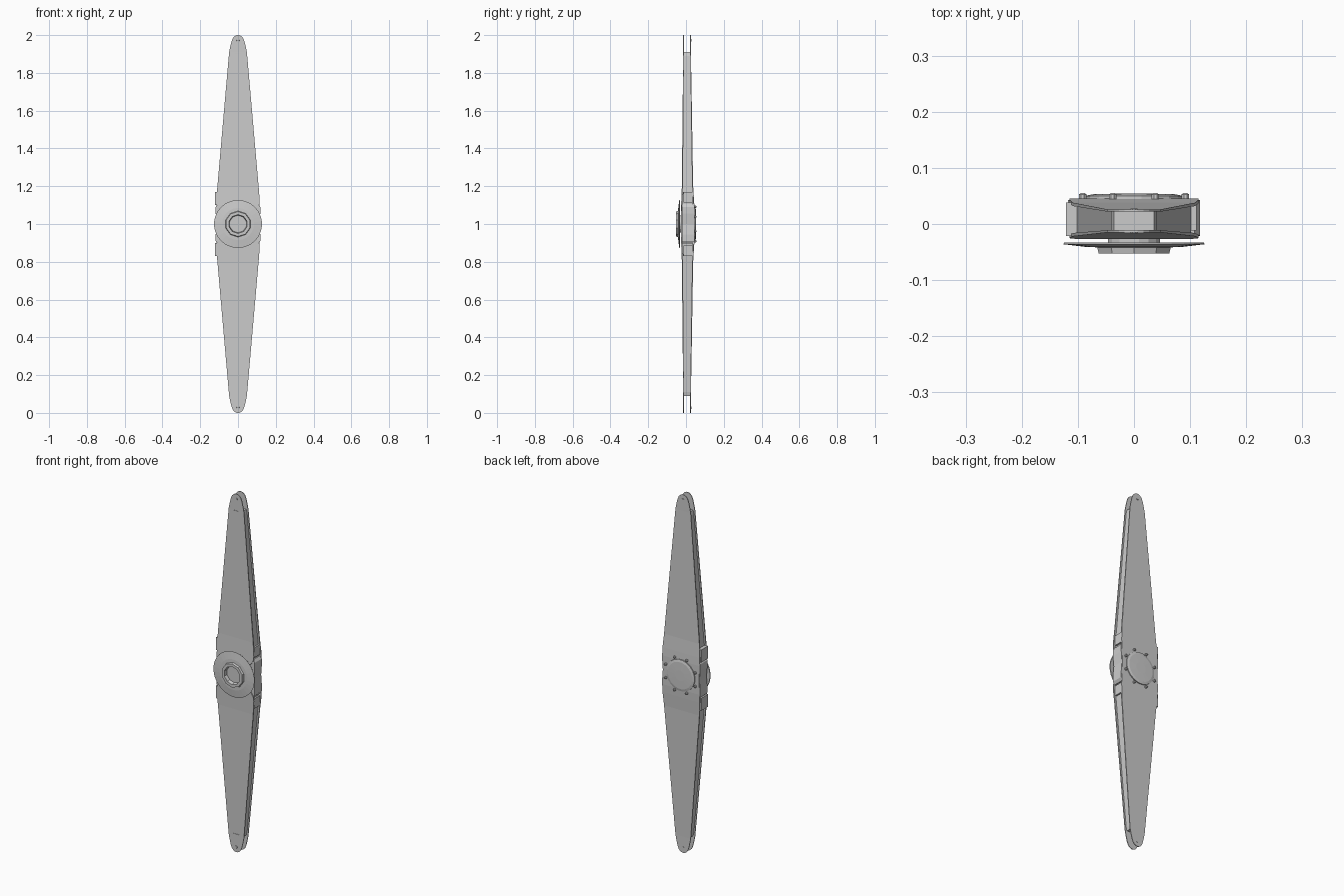
import bpy, bmesh, math

if "Cube" in bpy.data.objects:
    bpy.data.objects.remove(bpy.data.objects["Cube"])

CZ = 1.0  # hub height


def finish(name, bm):
    bmesh.ops.recalc_face_normals(bm, faces=bm.faces[:])
    me = bpy.data.meshes.new(name)
    bm.to_mesh(me)
    bm.free()
    ob = bpy.data.objects.new(name, me)
    bpy.context.collection.objects.link(ob)
    return ob


def slab(name, half_rows):
    """Loft rows (distance from hub, half width, front y, back y), mirrored about the hub."""
    rows = [(CZ - d, w, a, b) for d, w, a, b in reversed(half_rows)]
    rows += [(CZ + d, w, a, b) for d, w, a, b in half_rows if d > 0]
    bm = bmesh.new()
    loops = [[bm.verts.new(p) for p in ((-w, a, z), (w, a, z), (w, b, z), (-w, b, z))]
             for z, w, a, b in rows]
    for lo, hi in zip(loops, loops[1:]):
        for i in range(4):
            j = (i + 1) % 4
            bm.faces.new((lo[i], lo[j], hi[j], hi[i]))
    bm.faces.new(loops[0])
    bm.faces.new(loops[-1])
    return finish(name, bm)


def lathe(name, profile, sides, x=0, z=CZ, closed=False):
    """Spin (radius, y) points around a y-directed axis."""
    bm = bmesh.new()
    rings = []
    for r, y in profile:
        rings.append([bm.verts.new((x + r * math.cos(t), y, z + r * math.sin(t)))
                      for t in (2 * math.pi * (k + 0.5) / sides for k in range(sides))])
    pairs = list(zip(rings, rings[1:]))
    if closed:
        pairs.append((rings[-1], rings[0]))
    for a, b in pairs:
        for i in range(sides):
            j = (i + 1) % sides
            bm.faces.new((a[i], a[j], b[j], b[i]))
    if not closed:
        bm.faces.new(rings[0])
        bm.faces.new(rings[-1])
    return finish(name, bm)


def box(name, lo, hi):
    bm = bmesh.new()
    bmesh.ops.create_cube(bm, size=1)
    for v in bm.verts:
        v.co = [(l + h) / 2 + c * (h - l) for l, h, c in zip(lo, hi, v.co)]
    return finish(name, bm)


# Thin front and back blade plates, slightly spread apart near the hub
tip = [(0.91, 0.047), (0.935, 0.042), (0.965, 0.035), (0.985, 0.027), (0.995, 0.017), (1.0, 0.006)]
slab("front_plate",
     [(0, 0.085, -0.027, -0.021), (0.07, 0.09, -0.027, -0.021), (0.10, 0.112, -0.026, -0.020),
      (0.125, 0.115, -0.025, -0.019), (0.2, 0.109, -0.022, -0.016)]
     + [(d, w, -0.015, -0.011) for d, w in tip])
slab("back_plate",
     [(0, 0.112, 0.039, 0.045), (0.08, 0.115, 0.039, 0.045), (0.125, 0.115, 0.037, 0.043),
      (0.2, 0.109, 0.032, 0.038)]
     + [(d, w, 0.022, 0.026) for d, w in tip])

# Inset core between the plates, stopping short of the tips
slab("blade_core",
     [(0.0, 0.102, -0.020, 0.038), (0.17, 0.102, -0.017, 0.034), (0.89, 0.041, -0.011, 0.023),
      (0.91, 0.036, -0.011, 0.023)])

# Hub housing with a waist and edge lugs
slab("hub_housing",
     [(0, 0.112, -0.021, 0.041), (0.055, 0.118, -0.021, 0.043), (0.09, 0.118, -0.021, 0.043),
      (0.105, 0.108, -0.020, 0.040)])
for s in (-1, 1):
    zs = sorted((CZ + s * 0.10, CZ + s * 0.17))
    box("left_lug", (-0.121, -0.021, zs[0]), (-0.09, 0.038, zs[1]))
    zs = sorted((CZ + s * 0.115, CZ + s * 0.17))
    box("right_lug", (0.09, -0.012, zs[0]), (0.111, 0.034, zs[1]))

# Front washer, collar and recessed pivot
lathe("front_washer", [(0.05, -0.042), (0.085, -0.041), (0.127, -0.036),
                       (0.125, -0.033), (0.085, -0.036), (0.05, -0.036)], 28, closed=True)
lathe("collar_ring", [(0.069, -0.041), (0.066, -0.053), (0.050, -0.053), (0.046, -0.034),
                      (0.069, -0.034)], 10, closed=True)
lathe("pivot_core", [(0.047, -0.034), (0.047, 0.04)], 16)

# Shallow back cap with a ring of small rivets
lathe("back_cap", [(0.088, 0.044), (0.088, 0.050), (0.075, 0.053), (0.03, 0.054)], 20)
for k in range(8):
    t = math.radians(22.5 + 45 * k)
    lathe("back_rivet", [(0.007, 0.042), (0.007, 0.053), (0.004, 0.055)], 8,
          x=0.099 * math.cos(t), z=CZ + 0.099 * math.sin(t))

# Tip rivets and cross bars on both plates
for s in (-1, 1):
    z = CZ + s * 0.972
    lathe("tip_rivet_front", [(0.008, -0.012), (0.007, -0.017)], 8, z=z)
    lathe("tip_rivet_back", [(0.008, 0.024), (0.007, 0.028)], 8, z=z)
    z = CZ + s * 0.903
    box("tip_bar_front", (-0.018, -0.017, z - 0.004), (0.018, -0.012, z + 0.004))
